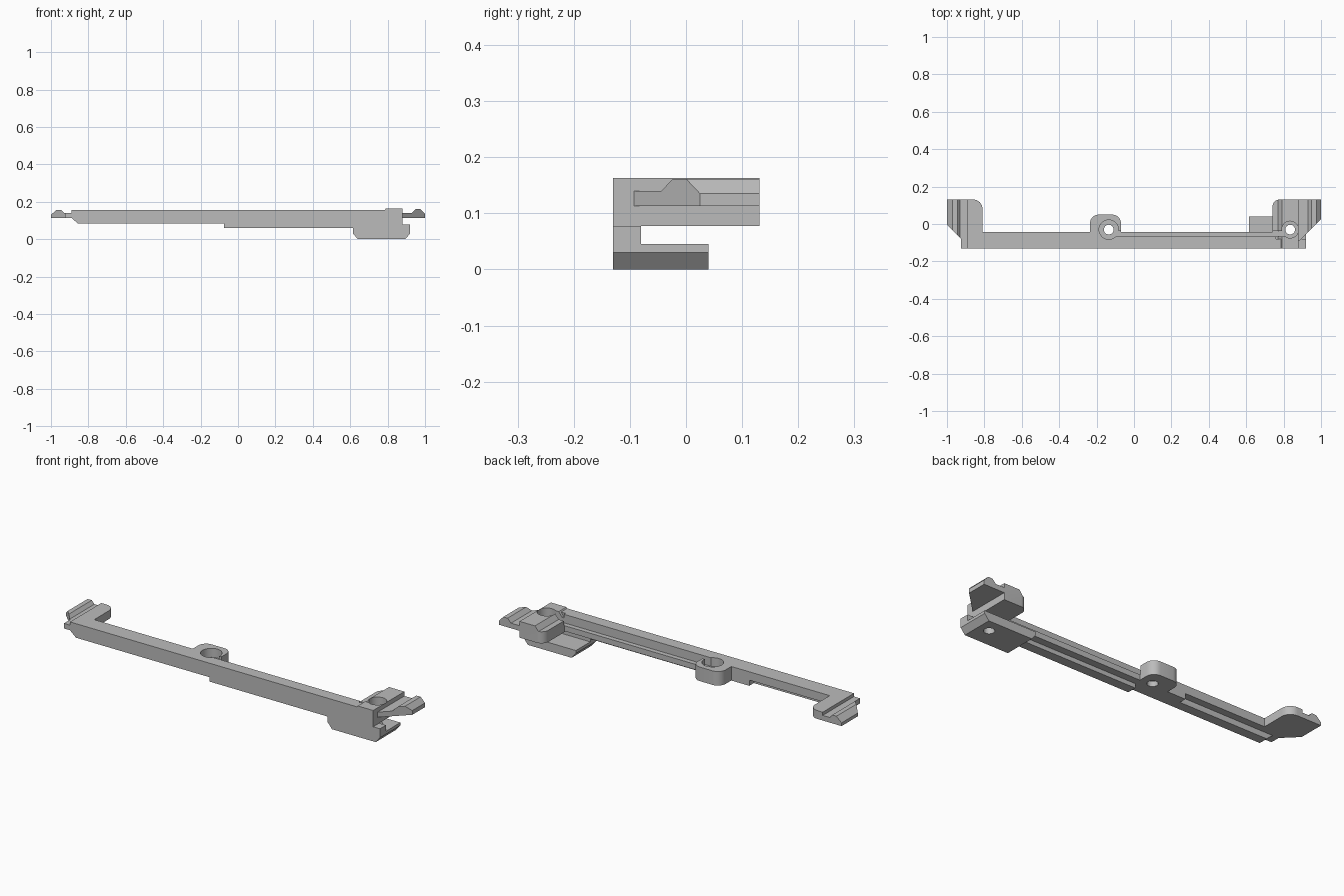
import bpy
from math import cos, sin, pi

cube = bpy.data.objects.get("Cube")
if cube:
    bpy.data.objects.remove(cube, do_unlink=True)

grey = bpy.data.materials.new("plain grey")
grey.use_nodes = True
COLOUR = (0.5, 0.5, 0.5, 1)
grey.diffuse_color = COLOUR
grey.node_tree.nodes["Principled BSDF"].inputs["Base Color"].default_value = COLOUR


def prism(name, outline, low, high, axis):
    """Extrude an outline along y (outline in x, z) or along z (outline in x, y)."""
    n = len(outline)
    place = (lambda a, b, c: (a, c, b)) if axis == "y" else (lambda a, b, c: (a, b, c))
    verts = [place(a, b, c) for c in (low, high) for a, b in outline]
    faces = [list(range(n))[::-1], list(range(n, 2 * n))]
    faces += [[i, (i + 1) % n, (i + 1) % n + n, i + n] for i in range(n)]
    area = sum(outline[i - 1][0] * outline[i][1] - outline[i][0] * outline[i - 1][1]
               for i in range(n))
    if (area < 0) != (axis == "y"):
        faces = [f[::-1] for f in faces]
    mesh = bpy.data.meshes.new(name)
    mesh.from_pydata(verts, [], faces)
    mesh.materials.append(grey)
    obj = bpy.data.objects.new(name, mesh)
    bpy.context.collection.objects.link(obj)
    return obj


def arc(cx, cy, r, start, end, steps=8):
    angles = [(start + (end - start) * i / steps) * pi / 180 for i in range(steps + 1)]
    return [(cx + r * cos(t), cy + r * sin(t)) for t in angles]


def box(x0, x1, y0, y1):
    return [(x0, y0), (x1, y0), (x1, y1), (x0, y1)]


def combine(obj, tool, operation):
    """Bake one boolean into the object's mesh."""
    mod = obj.modifiers.new(operation.lower(), "BOOLEAN")
    mod.operation, mod.object, mod.solver = operation, tool, "EXACT"
    bpy.context.view_layer.update()
    graph = bpy.context.evaluated_depsgraph_get()
    mesh = bpy.data.meshes.new_from_object(obj.evaluated_get(graph))
    obj.modifiers.clear()
    obj.data = mesh


def discard(tool):
    bpy.data.objects.remove(tool, do_unlink=True)


TOP = 0.157
LEDGE = 0.113

# Front wall of the rail, with its stepped lower lip and deep end block
front_rail = prism("front_rail", [
    (-.89, TOP), (-.89, LEDGE), (-.855, .083), (-.075, .083), (-.075, .06),
    (.615, .06), (.615, .03), (.64, 0), (.895, 0), (.92, .03), (.92, .077),
    (.88, .077), (.88, TOP)], -.13, -.08, "y")

# Thinner rear half of the rail
rear_rail = prism("rear_rail", [
    (-.89, TOP), (-.89, LEDGE), (-.34, LEDGE), (-.34, .083), (.76, .083),
    (.76, TOP)], -.08, -.042, "y")

# Foot plate below the right arm
foot_plate = prism("foot_plate", [
    (.615, .045), (.615, .03), (.64, 0), (.895, 0), (.92, .03), (.92, .045)],
    -.08, .04, "y")

# End arms: grooved profile trimmed by a plan outline
right_arm = prism("right_arm", [
    (.74, .077), (.88, .077), (.88, LEDGE), (1, LEDGE), (1, .135), (.975, .161),
    (.95, .161), (.93, .14), (.88, .14), (.88, .163), (.79, .163), (.77, .138),
    (.74, .138)], -.13, .131, "y")
right_plan = prism("right_plan", [
    (.73, -.14), (.88, -.14), (.88, -.093), (1.01, .035), (1.01, .131)]
    + arc(.78, .091, .04, 90, 180), -.1, .3, "z")

left_arm = prism("left_arm", [
    (-1, LEDGE), (-.81, LEDGE), (-.81, TOP), (-.89, TOP), (-.89, .14),
    (-.93, .14), (-.945, TOP), (-.97, TOP), (-1, .13)], -.13, .131, "y")
left_plan = prism("left_plan", [
    (-.925, -.14), (-.8, -.14)] + arc(-.86, .081, .05, 0, 90)
    + [(-1.01, .131), (-1.01, .005), (-.925, -.08)], -.1, .3, "z")

for arm, plan in ((right_arm, right_plan), (left_arm, left_plan)):
    combine(arm, plan, "INTERSECT")
    discard(plan)

# Rounded screw boss behind the rail
boss = prism("screw_boss", [(-.235, -.08), (-.07, -.08)]
             + arc(-.115, .005, .045, 0, 90) + arc(-.19, .005, .045, 90, 180),
             .083, TOP, "z")

# Channel between the two screw holes, then stepped bores
cuts = [
    (prism("channel", box(-.135, .835, -.067, -.038), .112, .3, "z"),
     (rear_rail, boss, right_arm, front_rail)),
]
for x, radius in ((-.135, .052), (.835, .045)):
    bore = prism("bore", arc(x, -.03, radius, 0, 348.75, 31), .11, .3, "z")
    drill = prism("drill", arc(x, -.03, .026, 0, 348.75, 31), -.1, .3, "z")
    parts = (boss, rear_rail, front_rail) if x < 0 else (right_arm, foot_plate)
    cuts += [(bore, parts), (drill, parts)]
# The channel leaves the tall outer face of the front wall untouched
for tool, parts in cuts:
    for part in parts:
        if part is not front_rail or tool.name.startswith("bore"):
            combine(part, tool, "DIFFERENCE")
for tool, parts in cuts:
    discard(tool)

# The channel floor narrows the rail top beside the wall
for part in (front_rail, rear_rail, foot_plate, right_arm, left_arm, boss):
    bpy.ops.object.select_all(action="DESELECT")
    part.select_set(True)
    bpy.context.view_layer.objects.active = part
    bpy.ops.object.shade_smooth_by_angle(angle=pi / 6)
